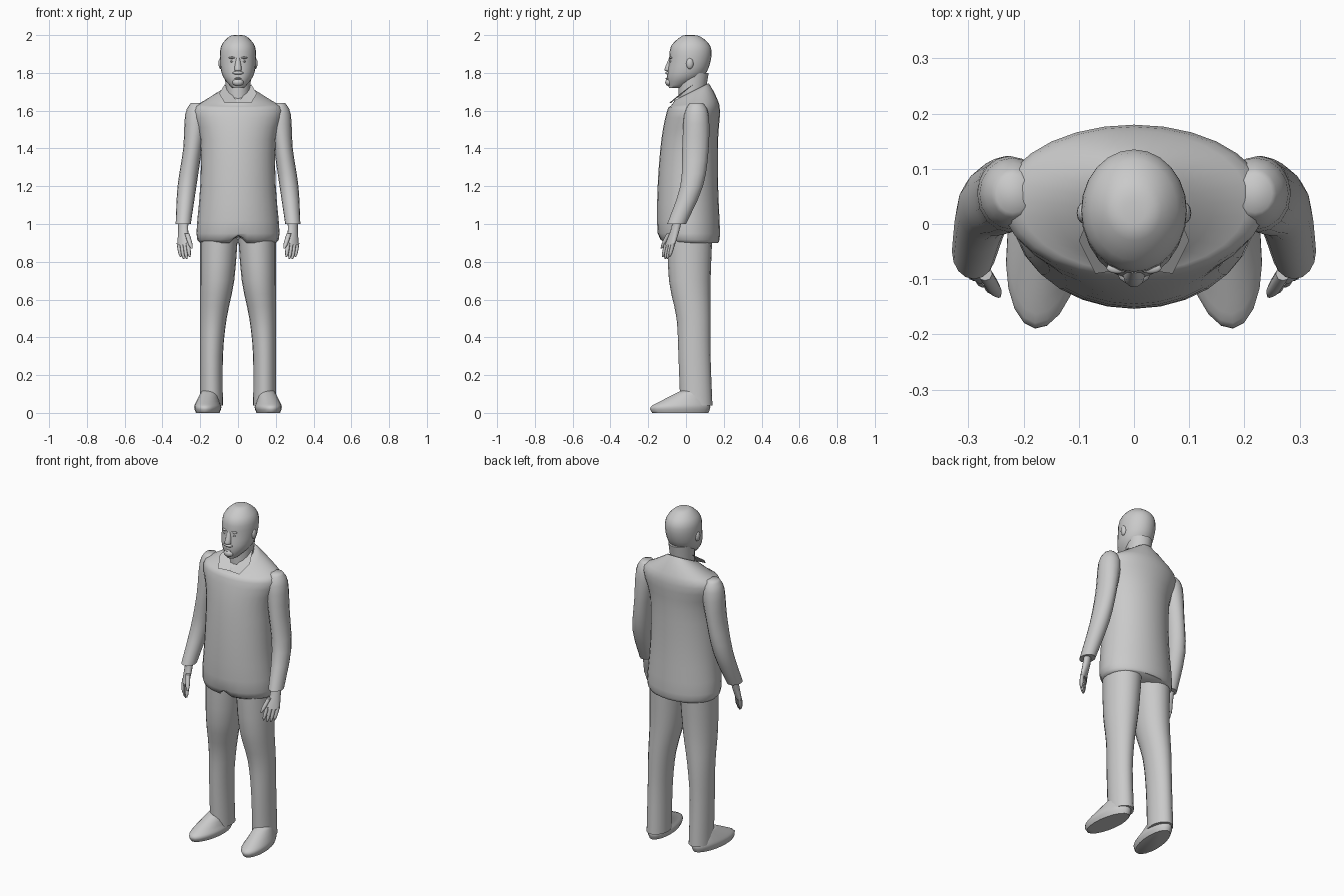
import bpy, bmesh, math
from mathutils import Vector, Matrix

default_cube = bpy.data.objects.get("Cube")
if default_cube:
    bpy.data.objects.remove(default_cube)

GREY = (.59, .59, .59, 1)
grey = bpy.data.materials.new("plain grey")
grey.use_nodes = True
grey.diffuse_color = GREY
grey.node_tree.nodes["Principled BSDF"].inputs["Base Color"].default_value = GREY


def finish(name, bm, mirrored=False, sharp_angle=60):
    """Turn a bmesh into a smooth shaded, optionally mirrored object."""
    bmesh.ops.recalc_face_normals(bm, faces=bm.faces)
    mesh = bpy.data.meshes.new(name)
    bm.to_mesh(mesh)
    bm.free()
    mesh.materials.append(grey)
    mesh.shade_smooth()
    mesh.set_sharp_from_angle(angle=math.radians(sharp_angle))
    part = bpy.data.objects.new(name, mesh)
    bpy.context.collection.objects.link(part)
    if mirrored:
        part.modifiers.new("other side", 'MIRROR')


def ring(height, half, front, back, x=0, lean=0):
    """Cross-section of a part: half is its half width, lean lifts its back."""
    return Vector((height, x, half, front, back, lean))


def smooth_rings(keys, steps=3):
    """Fill in cross-sections between the key ones along a smooth spline."""
    last = len(keys) - 1
    slopes = [(keys[min(i + 1, last)] - keys[max(i - 1, 0)]) / 2 for i in range(last + 1)]
    filled = []
    for i in range(last):
        start, end = keys[i], keys[i + 1]
        for step in range(steps):
            t = step / steps
            ease = t * t * (3 - 2 * t)
            filled.append(start.lerp(end, ease)
                          + slopes[i] * (t * (1 - t) ** 2)
                          - slopes[i + 1] * (t * t * (1 - t)))
    return filled + [keys[last]]


def add_loft(bm, keys, sides=20, turn=0):
    """Skin a stack of oval cross-sections and close both ends."""
    spin = Matrix.Rotation(math.radians(turn), 3, 'Z')
    loops = []
    for height, x, half, front, back, lean in smooth_rings(keys):
        centre = Vector((x, (front + back) / 2, height))
        depth = (back - front) / 2
        loop = []
        for i in range(sides):
            angle = math.tau * i / sides
            across, along = half * math.cos(angle), depth * math.sin(angle)
            loop.append(bm.verts.new(centre + spin @ Vector((across, along, along * lean))))
        loops.append(loop)
    for lower, upper in zip(loops, loops[1:]):
        for i in range(sides):
            bm.faces.new((lower[i - 1], lower[i], upper[i], upper[i - 1]))
    bm.faces.new(loops[0])
    bm.faces.new(loops[-1])


def loft(name, keys, mirrored=False, **options):
    bm = bmesh.new()
    add_loft(bm, keys, **options)
    finish(name, bm, mirrored)


def blob(name, centre, size, mirrored=False):
    bm = bmesh.new()
    placing = Matrix.Translation(centre) @ Matrix.Diagonal(size).to_4x4()
    bmesh.ops.create_uvsphere(bm, u_segments=12, v_segments=8, radius=1, matrix=placing)
    finish(name, bm, mirrored)


# Jacket body, with a notch cut upward at the front of the hem
bm = bmesh.new()
add_loft(bm, [
    ring(height=.9, half=.2, front=-.11, back=.17),
    ring(height=.95, half=.22, front=-.15, back=.18),
    ring(height=1.2, half=.2, front=-.15, back=.17),
    ring(height=1.45, half=.2, front=-.13, back=.17),
    ring(height=1.6, half=.24, front=-.1, back=.18),
    ring(height=1.65, half=.18, front=-.08, back=.16, lean=.2),
    ring(height=1.7, half=.08, front=-.06, back=.12, lean=.5),
], sides=28)
for vert in bm.verts:
    if vert.co.y < 0:
        vert.co.z = max(vert.co.z, .94 - abs(vert.co.x))
finish("jacket_body", bm)

# Sleeves, bending forward below the elbow
loft("sleeves", [
    ring(height=1.64, half=.03, front=.02, back=.09, x=.22),
    ring(height=1.58, half=.06, front=-.01, back=.12, x=.22),
    ring(height=1.4, half=.05, front=-.02, back=.12, x=.24),
    ring(height=1.2, half=.05, front=-.03, back=.09, x=.27),
    ring(height=1, half=.04, front=-.1, back=0, x=.29),
], mirrored=True, sides=16)

# Collar flaps folded over the neckline
bm = bmesh.new()
corners = [(.07, .04, 1.74), (0, -.08, 1.64), (.07, -.09, 1.64), (.1, -.03, 1.69)]
bm.faces.new([bm.verts.new(corner) for corner in corners])
bmesh.ops.solidify(bm, geom=bm.faces[:], thickness=.01)
finish("collar_flaps", bm, mirrored=True, sharp_angle=30)

# Trousers
loft("trouser_legs", [
    ring(height=.04, half=.06, front=-.03, back=.14, x=.14),
    ring(height=.3, half=.06, front=-.04, back=.13, x=.14),
    ring(height=.5, half=.07, front=-.05, back=.13, x=.13),
    ring(height=.7, half=.09, front=-.09, back=.13, x=.11),
    ring(height=.95, half=.1, front=-.1, back=.14, x=.1),
], mirrored=True)

# Shoes, toes turned slightly outward
loft("shoes", [
    ring(height=0, half=.06, front=-.18, back=.12, x=.16),
    ring(height=.03, half=.07, front=-.19, back=.13, x=.16),
    ring(height=.06, half=.06, front=-.14, back=.12, x=.16),
    ring(height=.12, half=.04, front=-.02, back=.1, x=.15),
], mirrored=True, turn=7)

# Hands: palm, four fingers in a slanting row, and a thumb
bm = bmesh.new()
add_loft(bm, [
    ring(height=1, half=.03, front=-.07, back=-.03, x=.29),
    ring(height=.96, half=.03, front=-.08, back=-.04, x=.29),
    ring(height=.89, half=.04, front=-.1, back=-.07, x=.29),
], sides=12, turn=37)


def add_finger(root, tip, radius):
    keys = []
    for along, thickness in ((0, 1), (.7, .9), (1, .3)):
        spot, size = root.lerp(tip, along), radius * thickness
        keys.append(ring(spot.z, size, spot.y - size, spot.y + size, x=spot.x))
    add_loft(bm, keys, sides=8)


knuckles = Vector((.29, -.085, .9))
row = Vector((-.8, -.6, 0)) * .02
for place in (-1.5, -.5, .5, 1.5):
    root = knuckles + row * place
    reach = Vector((-.01, -.02, abs(place) * .01 - .09))
    add_finger(root, root + reach, radius=.011)
add_finger(Vector((.27, -.09, .95)), Vector((.245, -.13, .87)), radius=.013)
finish("hands", bm, mirrored=True)

# Neck and head
loft("neck", [
    ring(height=1.62, half=.06, front=-.04, back=.09),
    ring(height=1.8, half=.07, front=-.04, back=.12),
], sides=16)
loft("head", [
    ring(height=1.72, half=.03, front=-.09, back=-.02),
    ring(height=1.78, half=.08, front=-.1, back=.09),
    ring(height=1.86, half=.095, front=-.09, back=.13),
    ring(height=1.94, half=.09, front=-.08, back=.13),
    ring(height=1.99, half=.05, front=-.03, back=.08),
    ring(height=2, half=.02, front=0, back=.04),
], sides=24)

# Face details
loft("nose", [
    ring(height=1.81, half=.015, front=-.11, back=-.07),
    ring(height=1.82, half=.02, front=-.115, back=-.07),
    ring(height=1.88, half=.01, front=-.09, back=-.07),
], sides=10)
blob("ears", centre=(.09, .02, 1.85), size=(.014, .02, .03), mirrored=True)
blob("eyes", centre=(.03, -.07, 1.86), size=(.014, .017, .007), mirrored=True)
blob("brows", centre=(.03, -.08, 1.88), size=(.02, .01, .006), mirrored=True)
blob("moustache", centre=(0, -.09, 1.8), size=(.03, .02, .01))
blob("lower_lip", centre=(0, -.09, 1.77), size=(.02, .02, .006))
blob("chin_beard", centre=(0, -.09, 1.75), size=(.03, .02, .02))
